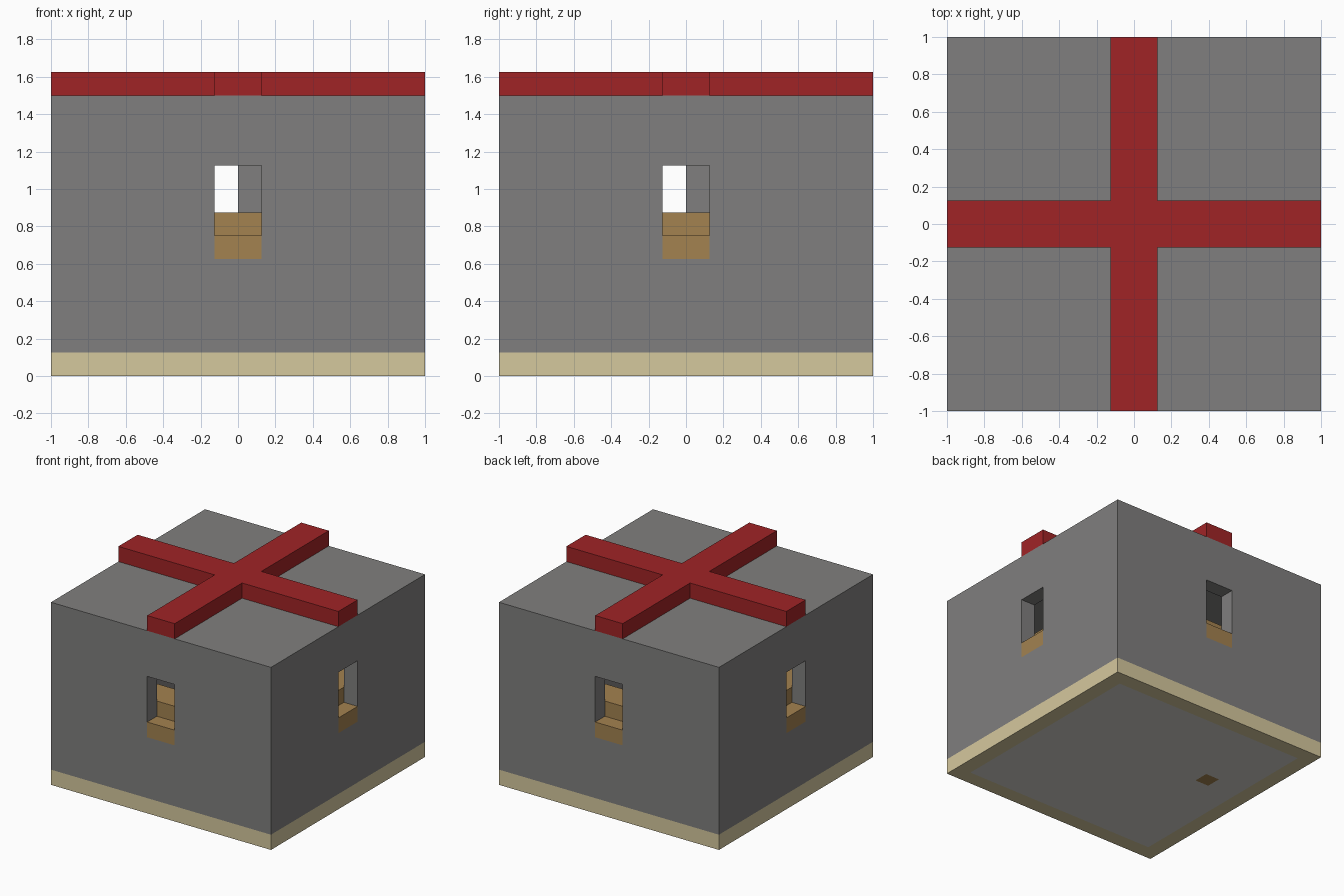
import bpy
import bmesh
from mathutils import Matrix, Vector

if "Cube" in bpy.data.objects:
    bpy.data.objects.remove(bpy.data.objects["Cube"], do_unlink=True)

U = 0.125  # one block


def material(name, rgb):
    """Flat material from 0-255 display values."""
    lin = [((c / 255 + 0.055) / 1.055) ** 2.4 for c in rgb] + [1.0]
    m = bpy.data.materials.new(name)
    m.use_nodes = True
    m.diffuse_color = lin
    node = next(n for n in m.node_tree.nodes if n.type == "BSDF_PRINCIPLED")
    node.inputs["Base Color"].default_value = lin
    node.inputs["Roughness"].default_value = 0.9
    return m


stone = material("grey stone", (128, 127, 126))
pale_stone = material("pale grey stone", (210, 209, 202))
sand = material("pale sand", (213, 200, 158))
wood = material("brown wood", (163, 130, 80))
red = material("red", (160, 36, 38))


def box(name, lo, hi, mat=None):
    """Box between two corners, given in blocks."""
    lo, hi = Vector(lo) * U, Vector(hi) * U
    bm = bmesh.new()
    bmesh.ops.create_cube(
        bm, size=1,
        matrix=Matrix.Translation((lo + hi) / 2) @ Matrix.Diagonal((hi - lo).to_4d()))
    me = bpy.data.meshes.new(name)
    bm.to_mesh(me)
    bm.free()
    ob = bpy.data.objects.new(name, me)
    bpy.context.collection.objects.link(ob)
    if mat:
        me.materials.append(mat)
    return ob


def cut(target, lo, hi):
    """Cut a box-shaped hole out of the target."""
    cutter = box("cutter", lo, hi)
    cutter.hide_render = True
    mod = target.modifiers.new("cut", "BOOLEAN")
    mod.operation = "DIFFERENCE"
    mod.solver = "EXACT"
    mod.object = cutter
    bpy.context.view_layer.objects.active = target
    bpy.ops.object.modifier_apply(modifier=mod.name)
    bpy.data.objects.remove(cutter, do_unlink=True)


# Base ring around the pale floor, which the ladder foot passes through
base = box("base_ring", (-8, -8, 0), (8, 8, 1), sand)
cut(base, (-7, -7, -1), (7, 7, 2))
floor = box("floor", (-7, -7, 0), (7, 7, 1), pale_stone)
cut(floor, (-5, 1, -1), (-4, 2, 2))

# Hollow room with a roof, and a window through each wall
walls = box("walls_and_roof", (-8, -8, 1), (8, 8, 12), stone)
cut(walls, (-7, -7, 0), (7, 7, 11))
cut(walls, (-1, -9, 5), (1, 9, 9))
cut(walls, (-9, -1, 5), (9, 1, 9))

# Wooden window sills, flush with the walls
for side, s in (("front", -1), ("back", 1)):
    y = sorted((7 * s, 8 * s))
    box(side + "_sill", (-1, y[0], 5), (1, y[1], 6), wood)
for side, s in (("right", -1), ("left", 1)):
    x = sorted((7 * s, 8 * s))
    box(side + "_sill", (x[0], -1, 5), (x[1], 1, 6), wood)

# Raised walkway inside, its ladder and the central pillar
walkway = box("walkway", (-7, -7, 6), (7, 7, 7), wood)
cut(walkway, (-5, -5, 5), (5, 5, 8))
box("ladder", (-5, 1, 0), (-4, 2, 7), wood)
box("central_pillar", (0, 0, 1), (1, 1, 11), stone)

# Red cross on the roof: one long bar and two arms
box("cross_bar", (-8, -1, 12), (8, 1, 13), red)
box("cross_front_arm", (-1, -8, 12), (1, -1, 13), red)
box("cross_back_arm", (-1, 1, 12), (1, 8, 13), red)
